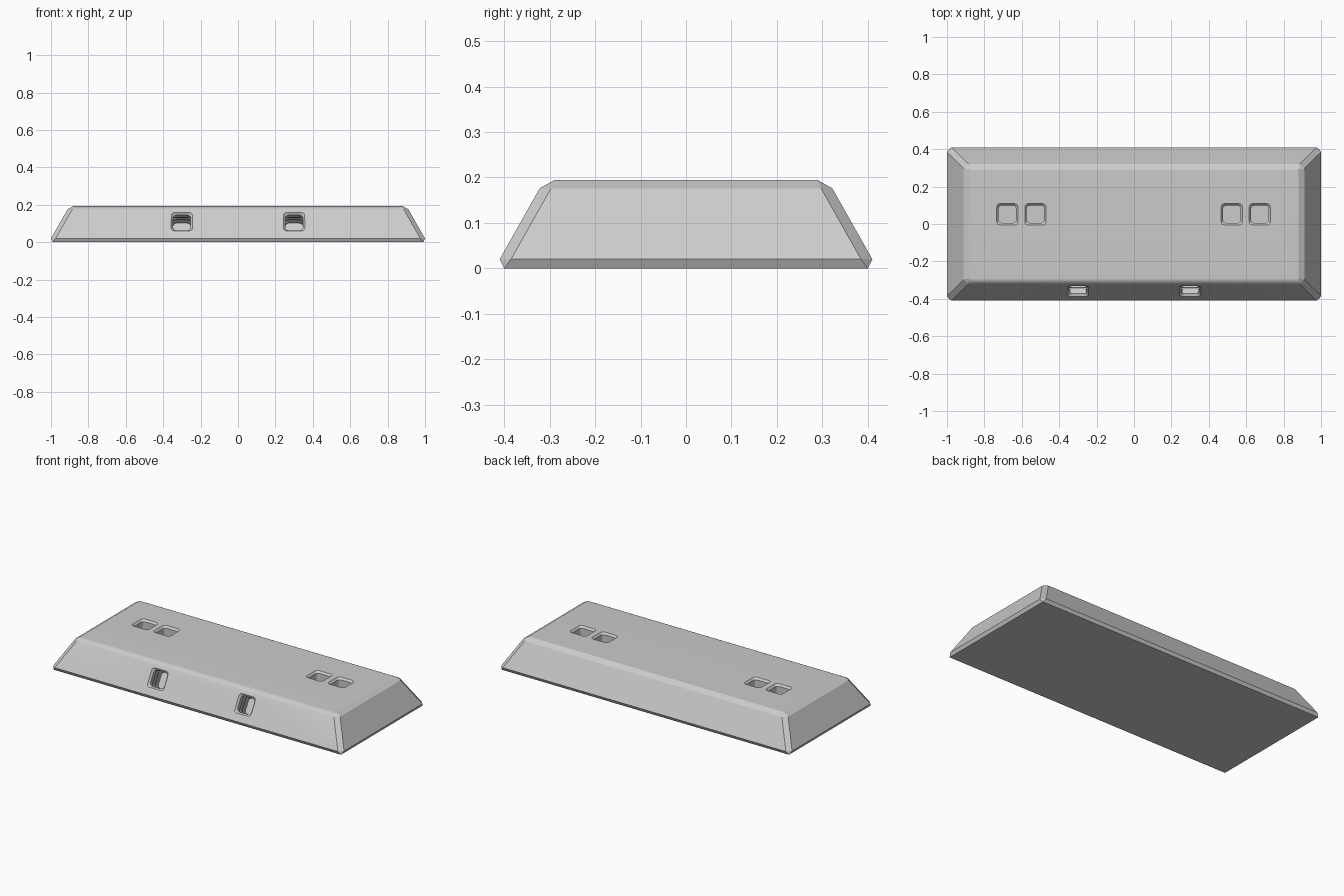
import bpy
import bmesh
from math import cos, sin, pi, radians
from mathutils import Matrix, Vector

cube = bpy.data.objects.get("Cube")
if cube:
    bpy.data.objects.remove(cube, do_unlink=True)

grey = bpy.data.materials.new("plain_grey")
grey.use_nodes = True
colour = (0.6, 0.6, 0.6, 1)
grey.diffuse_color = colour
grey.node_tree.nodes["Principled BSDF"].inputs["Base Color"].default_value = colour


def loft(name, rings):
    """Closed solid through rings of equal point count, listed bottom to top."""
    bm = bmesh.new()
    loops = [[bm.verts.new(p) for p in ring] for ring in rings]
    n = len(loops[0])
    for a, b in zip(loops, loops[1:]):
        for i in range(n):
            j = (i + 1) % n
            bm.faces.new((a[i], a[j], b[j], b[i]))
    bm.faces.new(loops[0][::-1])
    bm.faces.new(loops[-1])
    bmesh.ops.remove_doubles(bm, verts=bm.verts, dist=1e-5)
    bmesh.ops.recalc_face_normals(bm, faces=bm.faces)
    mesh = bpy.data.meshes.new(name)
    bm.to_mesh(mesh)
    bm.free()
    mesh.materials.append(grey)
    obj = bpy.data.objects.new(name, mesh)
    bpy.context.scene.collection.objects.link(obj)
    return obj


def cut_rectangle(hx, hy, z, c):
    """Rectangle with its corners cut off by c."""
    return [(hx, -hy + c, z), (hx, hy - c, z), (hx - c, hy, z), (-hx + c, hy, z),
            (-hx, hy - c, z), (-hx, -hy + c, z), (-hx + c, -hy, z), (hx - c, -hy, z)]


def rounded_square(half, z, radius=0.018, steps=3):
    pts = []
    for q, (sx, sy) in enumerate([(1, 1), (-1, 1), (-1, -1), (1, -1)]):
        for k in range(steps + 1):
            a = (q + k / steps) * pi / 2
            pts.append((sx * (half - radius) + radius * cos(a),
                        sy * (half - radius) + radius * sin(a), z))
    return pts


# Tapered slab: underside, widest rim, shoulder, top
body = loft("slab_body", [
    cut_rectangle(0.99, 0.40, 0, 0),
    cut_rectangle(1.0, 0.41, 0.02, 0.025),
    cut_rectangle(0.911, 0.322, 0.176, 0.025),
    cut_rectangle(0.88, 0.29, 0.194, 0)])


def cut_socket(location, tilt, ribbed):
    """Square socket with a chamfered rim and optional grooves in its walls."""
    wall = 0.047
    profile = [(-0.1, wall)]
    if ribbed:
        for depth in (-0.08, -0.05):
            profile += [(depth, wall), (depth, wall + 0.005),
                        (depth + 0.015, wall + 0.005), (depth + 0.015, wall)]
    profile += [(-0.012, wall), (0, 0.057), (0.02, 0.057)]
    cutter = loft("socket_cutter", [rounded_square(h, z) for z, h in profile])
    cutter.data.transform(Matrix.Translation(location) @ Matrix.Rotation(tilt, 4, 'X'))
    cutter.hide_render = True
    mod = body.modifiers.new("socket", 'BOOLEAN')
    mod.operation = 'DIFFERENCE'
    mod.solver = 'EXACT'
    mod.object = cutter
    bpy.context.view_layer.objects.active = body
    bpy.ops.object.modifier_apply(modifier=mod.name)
    bpy.data.objects.remove(cutter, do_unlink=True)


# Two pairs of sockets in the top
for x in (-0.677, -0.527, 0.523, 0.673):
    cut_socket((x, 0.052, 0.194), 0, False)

# Two ribbed sockets in the sloping front
for x in (-0.3, 0.3):
    cut_socket((x, -0.3595, 0.1098), radians(60.6), True)

# Front slope, front shoulder and top blend softly; all other edges stay crisp
bm = bmesh.new()
bm.from_mesh(body.data)
for f in bm.faces:
    c, n = f.calc_center_median(), f.normal
    top = n.z > 0.99 and c.z > 0.19
    front = n.y < -0.3 and n.z > 0.3 and abs(n.x) < 0.01 and f.calc_area() > 0.03
    f.smooth = top or front
for e in bm.edges:
    e.smooth = all(f.smooth for f in e.link_faces)
bm.to_mesh(body.data)
bm.free()
soft = body.modifiers.new("soft_shoulder", 'WEIGHTED_NORMAL')
soft.keep_sharp = True
